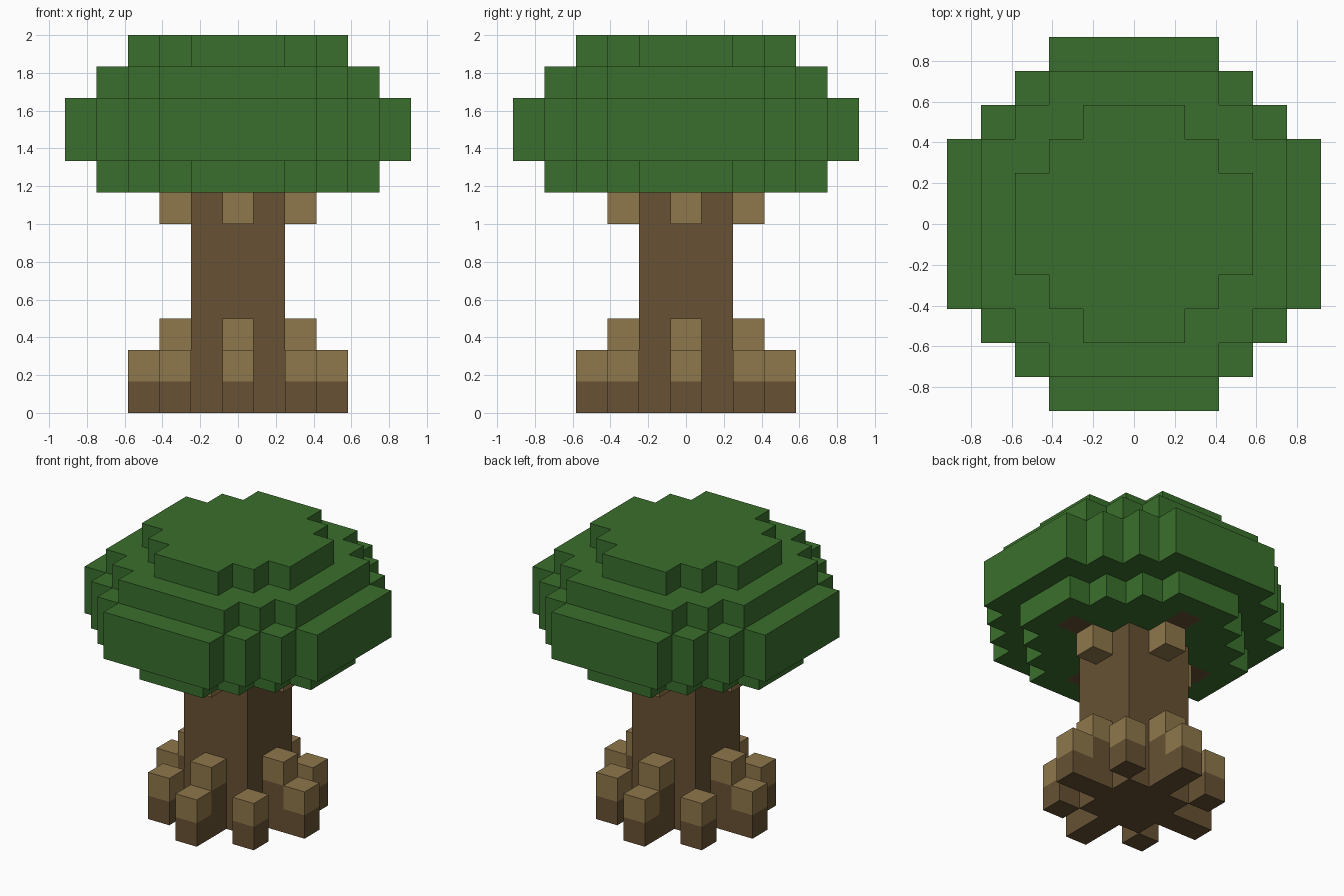
import bpy
import bmesh
from mathutils import Vector

UNIT = 1 / 6  # edge length of one block

default = bpy.data.objects.get("Cube")
if default:
    bpy.data.objects.remove(default, do_unlink=True)


def make_material(name, rgb):
    mat = bpy.data.materials.new(name)
    mat.use_nodes = True
    mat.diffuse_color = (*rgb, 1)
    mat.node_tree.nodes["Principled BSDF"].inputs["Base Color"].default_value = (*rgb, 1)
    return mat


MATERIALS = {
    "leaf": make_material("leaf green", (0.042, 0.159, 0.026)),
    "bark": make_material("dark bark", (0.136, 0.083, 0.034)),
    "wood": make_material("light wood", (0.275, 0.184, 0.069)),
}

parts = {}  # part name -> {block position: colour}


def add_column(part, x, y, bottom, top, colour):
    blocks = parts.setdefault(part, {})
    for z in range(bottom, top):
        blocks[x, y, z] = colour


# Trunk: a square post
for x in range(-1, 2):
    for y in range(-1, 2):
        add_column("trunk", x, y, 0, 7, "bark")

# Stepped roots and branches on the four sides
for side, (dx, dy) in {"front": (0, -1), "back": (0, 1),
                       "left": (1, 0), "right": (-1, 0)}.items():
    root, branch = side + "_root", side + "_branch"
    for distance, height in ((2, 3), (3, 2)):
        x, y = dx * distance, dy * distance
        add_column(root, x, y, 0, height - 1, "bark")
        add_column(root, x, y, height - 1, height, "wood")
    add_column(branch, dx * 2, dy * 2, 6, 7, "wood")
    add_column(branch, dx * 3, dy * 3, 7, 8, "bark")

# Short roots at the four corners
for y, depth in ((-2, "front"), (2, "back")):
    for x, side in ((2, "left"), (-2, "right")):
        root = depth + "_" + side + "_corner_root"
        add_column(root, x, y, 0, 1, "bark")
        add_column(root, x, y, 1, 2, "wood")

# Canopy: stepped octagonal layers (bottom, top, reach, diagonal reach)
wooden = {cell for blocks in parts.values() for cell in blocks}
for bottom, top, reach, diagonal in ((7, 8, 4, 5), (8, 10, 5, 7),
                                     (10, 11, 4, 6), (11, 12, 3, 4)):
    for x in range(-reach, reach + 1):
        for y in range(-reach, reach + 1):
            if abs(x) + abs(y) <= diagonal and (x, y, bottom) not in wooden:
                add_column("canopy", x, y, bottom, top, "leaf")

occupied = {cell for blocks in parts.values() for cell in blocks}


def build_part(name, blocks):
    """Make one mesh from the exposed sides of its blocks."""
    bm = bmesh.new()
    colours = sorted(set(blocks.values()))
    for cell, colour in blocks.items():
        centre = Vector(cell) + Vector((0, 0, 0.5))
        for axis in range(3):
            for sign in (-1, 1):
                normal = Vector((0, 0, 0))
                normal[axis] = sign
                if tuple(int(a + b) for a, b in zip(cell, normal)) in occupied:
                    continue
                u = Vector((0, 0, 0))
                u[(axis + 1) % 3] = 0.5
                v = normal.cross(u)
                corners = (-u - v, u - v, u + v, v - u)
                face = bm.faces.new([bm.verts.new((centre + normal / 2 + c) * UNIT)
                                     for c in corners])
                face.material_index = colours.index(colour)
    bmesh.ops.remove_doubles(bm, verts=bm.verts, dist=UNIT / 100)
    mesh = bpy.data.meshes.new(name)
    bm.to_mesh(mesh)
    bm.free()
    for colour in colours:
        mesh.materials.append(MATERIALS[colour])
    bpy.context.collection.objects.link(bpy.data.objects.new(name, mesh))


for part_name, part_blocks in parts.items():
    build_part(part_name, part_blocks)
